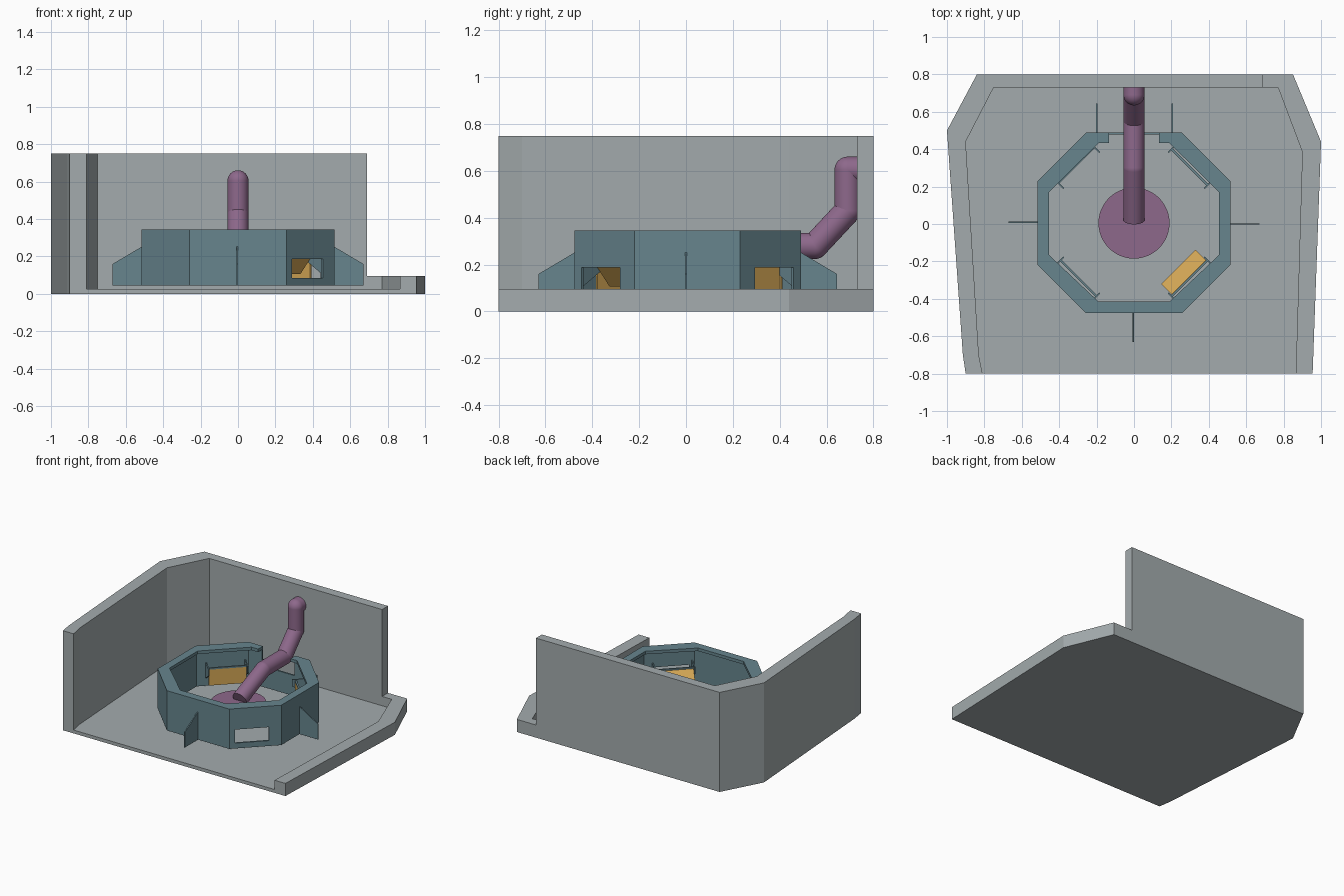
import bpy, bmesh, math
from mathutils import Matrix, Vector

if "Cube" in bpy.data.objects:
    bpy.data.objects.remove(bpy.data.objects["Cube"])


def material(name, rgb):
    m = bpy.data.materials.new(name)
    m.diffuse_color = (*rgb, 1)
    m.use_nodes = True
    m.node_tree.nodes["Principled BSDF"].inputs["Base Color"].default_value = m.diffuse_color
    return m


GREY = material("pale grey", (0.37, 0.41, 0.42))
TEAL = material("slate teal", (0.135, 0.235, 0.27))
PURPLE = material("dusty purple", (0.27, 0.14, 0.26))
ORANGE = material("amber", (0.68, 0.40, 0.095))


def finish(name, bm, mat, smooth=False):
    bmesh.ops.recalc_face_normals(bm, faces=bm.faces)
    me = bpy.data.meshes.new(name)
    bm.to_mesh(me)
    bm.free()
    ob = bpy.data.objects.new(name, me)
    bpy.context.collection.objects.link(ob)
    me.materials.append(mat)
    if smooth:
        bpy.context.view_layer.objects.active = ob
        ob.select_set(True)
        bpy.ops.object.shade_smooth_by_angle(angle=math.radians(40))
        ob.select_set(False)
    return ob


def prism(name, pts, lo, hi, mat, matrix=Matrix()):
    """Extrude a 2D outline from lo to hi along local z."""
    bm = bmesh.new()
    f = bm.faces.new([bm.verts.new((x, y, lo)) for x, y in pts])
    ext = bmesh.ops.extrude_face_region(bm, geom=[f])
    bmesh.ops.translate(bm, vec=(0, 0, hi - lo),
                        verts=[v for v in ext["geom"] if isinstance(v, bmesh.types.BMVert)])
    bm.transform(matrix)
    return finish(name, bm, mat)


def box(name, x, y, z, mat, matrix=Matrix()):
    return prism(name, [(x[0], y[0]), (x[1], y[0]), (x[1], y[1]), (x[0], y[1])],
                 z[0], z[1], mat, matrix)


def ring(name, outer, inner, lo, hi, mat):
    """Closed band between two outlines with matching corners."""
    bm = bmesh.new()
    loops = [[bm.verts.new((x, y, z)) for x, y in p]
             for p, z in ((outer, lo), (outer, hi), (inner, hi), (inner, lo))]
    n = len(outer)
    for k in range(4):
        a, b = loops[k], loops[(k + 1) % 4]
        for i in range(n):
            j = (i + 1) % n
            bm.faces.new((a[i], a[j], b[j], b[i]))
    return finish(name, bm, mat)


def cut(ob, cutter):
    m = ob.modifiers.new("cut", 'BOOLEAN')
    m.operation = 'DIFFERENCE'
    m.solver = 'EXACT'
    m.object = cutter
    cutter.hide_render = True
    cutter.hide_viewport = True


# Floor slab and the surrounding walls
outer = [(-0.90, -0.80), (-0.915, -0.70), (-1.0, 0.50), (-0.84, 0.80),
         (0.85, 0.80), (1.0, 0.44), (0.955, -0.80)]
inner = [(-0.81, -0.80), (-0.83, -0.70), (-0.90, 0.44), (-0.75, 0.73),
         (0.77, 0.73), (0.90, 0.385), (0.865, -0.80)]
prism("floor", outer, 0, 0.025, GREY)
high = outer[:4] + [(0.69, 0.80), (0.69, 0.73)] + inner[3::-1]
low = [(0.69, 0.80)] + outer[4:] + inner[:3:-1] + [(0.69, 0.73)]
prism("high_wall", high, 0.025, 0.75, GREY)
prism("low_wall", low, 0.025, 0.095, GREY)

# Octagonal enclosure: thin wall with a flat top rim
oct_out = [(-0.26, -0.475), (0.26, -0.475), (0.515, -0.22), (0.515, 0.23),
           (0.255, 0.49), (-0.255, 0.49), (-0.515, 0.23), (-0.515, -0.22)]
oct_rim = [(-0.19, -0.415), (0.19, -0.415), (0.455, -0.165), (0.455, 0.17),
           (0.19, 0.432), (-0.19, 0.432), (-0.455, 0.17), (-0.455, -0.165)]
CY = 0.0075
oct_in = [(x * 0.975, CY + (y - CY) * 0.975) for x, y in oct_out]
enclosure = ring("enclosure_wall", oct_out, oct_in, 0.045, 0.335, TEAL)
rim = ring("enclosure_rim", oct_out, oct_rim, 0.322, 0.345, TEAL)

# Notch at the back for the pipe
notch = box("notch_cutter", (-0.135, 0.135), (0.38, 0.6), (0.2, 0.4), TEAL)
cut(enclosure, notch)
cut(rim, notch)

# Windows, flaps and their brackets on the four diagonal sides
for label, deg in (("back_right", 45), ("back_left", 135),
                   ("front_left", 225), ("front_right", 315)):
    frame = Matrix.Translation((0, CY, 0)) @ Matrix.Rotation(math.radians(deg), 4, 'Z')
    cut(enclosure, box("window_cutter_" + label, (0.45, 0.6), (-0.117, 0.117),
                       (0.085, 0.187), TEAL, frame))
    dist = 0.437 if label == "back_left" else 0.42
    swing = 42 if label == "front_right" else 0
    hinge = (frame @ Matrix.Translation((dist, 0, 0.2))
             @ Matrix.Rotation(math.radians(swing), 4, 'Y'))
    box("flap_" + label, (-0.005, 0.005), (-0.13, 0.13), (-0.12, 0), ORANGE, hinge)
    box("hinge_bar_" + label, (dist - 0.006, dist + 0.006), (-0.136, 0.136),
        (0.2, 0.212), TEAL, frame)
    side = frame @ Matrix.Rotation(math.radians(90), 4, 'X')
    for s in (-1, 1):
        prism(f"bracket_{label}_{'a' if s < 0 else 'b'}",
              [(0.512, 0.10), (0.512, 0.22), (0.395, 0.22), (0.395, 0.17)],
              s * 0.136 - 0.004, s * 0.136 + 0.004, TEAL, side)

# Thin buttress fins around the enclosure
fin = [(-0.005, 0.045), (-0.005, 0.255), (0.155, 0.16), (0.155, 0.045)]
for name, pos, deg in (("fin_left", (-0.515, 0.01), 180), ("fin_right", (0.515, 0.0), 0),
                       ("fin_front", (-0.005, -0.475), 270),
                       ("fin_back_left", (-0.2, 0.49), 90),
                       ("fin_back_right", (0.205, 0.49), 90)):
    m = (Matrix.Translation((*pos, 0)) @ Matrix.Rotation(math.radians(deg), 4, 'Z')
         @ Matrix.Rotation(math.radians(90), 4, 'X'))
    prism(name, fin, -0.004, 0.004, TEAL, m)

# Central round plate
bm = bmesh.new()
bmesh.ops.create_cone(bm, cap_ends=True, segments=48, radius1=0.19, radius2=0.19, depth=0.015,
                      matrix=Matrix.Translation((0, 0.005, 0.138)))
finish("round_plate", bm, PURPLE, True)

# Bent pipe: straight sections with ball joints
path = [Vector((0, y, z)) for y, z in ((0.02, 0.16), (0.30, 0.28), (0.55, 0.28),
                                       (0.69, 0.43), (0.69, 0.605), (0.73, 0.605))]
R = 0.056
for i, (a, b) in enumerate(zip(path, path[1:])):
    bm = bmesh.new()
    d = b - a
    rot = d.to_track_quat('Z', 'Y').to_matrix().to_4x4()
    bmesh.ops.create_cone(bm, cap_ends=True, segments=32, radius1=R, radius2=R,
                          depth=d.length, matrix=Matrix.Translation((a + b) / 2) @ rot)
    finish(f"pipe_section_{i + 1}", bm, PURPLE, True)
for i, p in enumerate(path[1:-1]):
    bm = bmesh.new()
    bmesh.ops.create_uvsphere(bm, u_segments=32, v_segments=16, radius=R,
                              matrix=Matrix.Translation(p))
    finish(f"pipe_joint_{i + 1}", bm, PURPLE, True)
